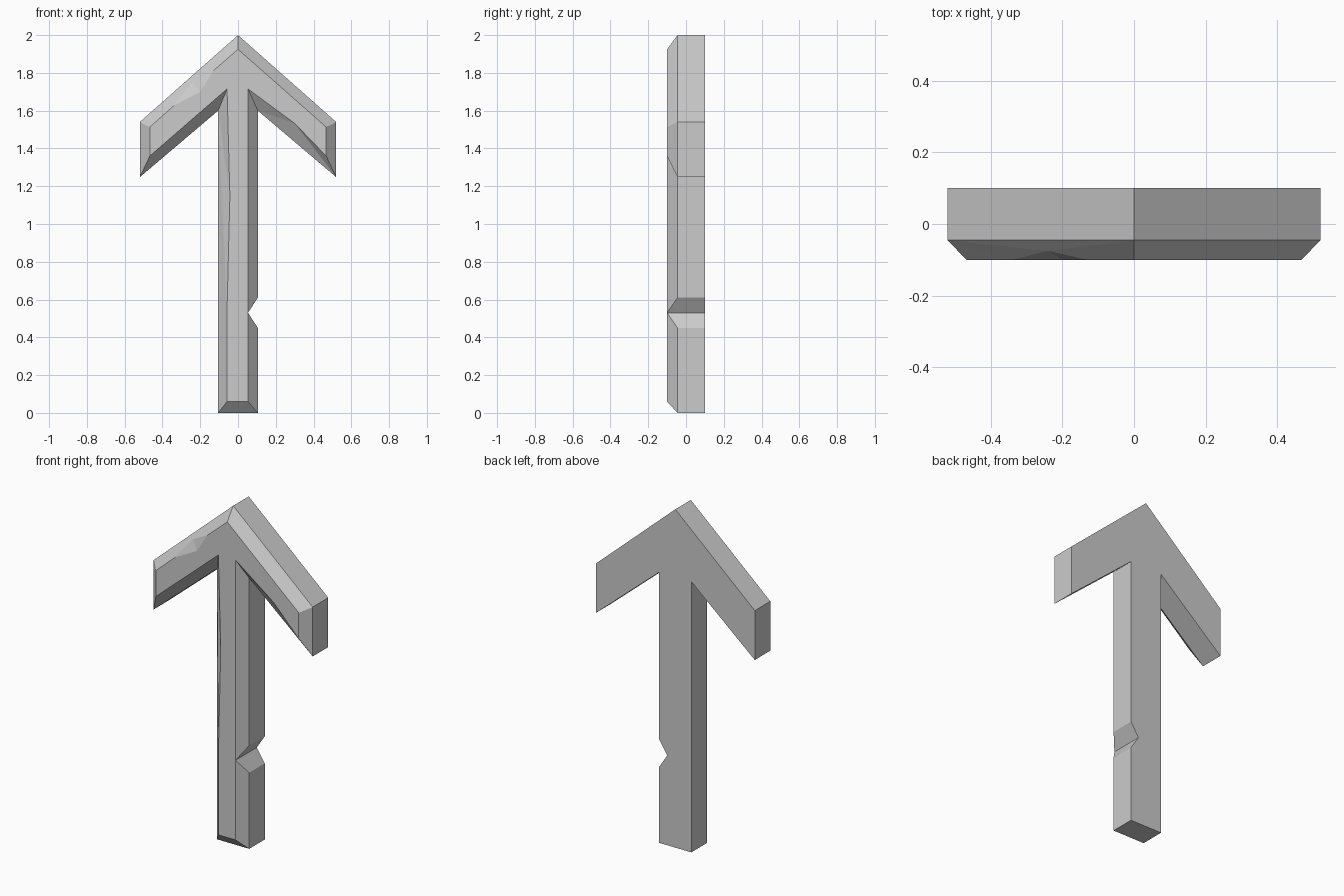
import bpy
import bmesh

cube = bpy.data.objects.get("Cube")
if cube:
    bpy.data.objects.remove(cube, do_unlink=True)

BACK, MID, FRONT = 0.1, -0.045, -0.1

stone = bpy.data.materials.new("plain_grey")
stone.use_nodes = True
grey = (0.6, 0.6, 0.6, 1)
stone.diffuse_color = grey
stone.node_tree.nodes["Principled BSDF"].inputs["Base Color"].default_value = grey

# Arrow outline (x, z) and the matching corner of the bevelled front face
notch = (0.053, 0.53)
corners = [
    ((0, 2), (0, 1.925)),
    ((0.52, 1.54), (0.467, 1.513)),
    ((0.52, 1.248), (0.467, 1.36)),
    ((0.105, 1.6), (0.053, 1.715)),
    ((0.105, 0.61), notch),
    (notch, notch),
    ((0.105, 0.45), notch),
    ((0.105, 0), (0.053, 0.06)),
    ((-0.105, 0), (-0.058, 0.06)),
    ((-0.105, 1.6), (-0.058, 1.715)),
    ((-0.52, 1.248), (-0.467, 1.36)),
    ((-0.52, 1.54), (-0.467, 1.513)),
]

bm = bmesh.new()


def vert(point, y):
    return bm.verts.new((point[0], y, point[1]))


back = [vert(outer, BACK) for outer, _ in corners]
mid = [vert(outer, MID) for outer, _ in corners]
cache = {}
front = [cache.setdefault(p, None) or cache.update({p: vert(p, FRONT)}) or cache[p]
         for _, p in corners]

# Worn spots along the front edges, keyed by the corner they follow
wear = {
    2: [vert((0.3, 1.533), FRONT)],
    8: [vert((-0.058, 0.55), FRONT), vert((-0.043, 1.15), FRONT)],
}
chip_low = vert((-0.34, 1.626), FRONT)
chip_floor = vert((-0.2, 1.7), FRONT)
chip_high = vert((-0.13, 1.812), FRONT)
chip_top = vert((-0.24, 1.75), -0.075)
bevel_wear = {**wear, 11: [chip_low, chip_top, chip_high]}
face_wear = {**wear, 11: [chip_low, chip_floor, chip_high]}

# Side walls and the bevel around the front
count = len(corners)
for i in range(count):
    j = (i + 1) % count
    bm.faces.new((back[i], back[j], mid[j], mid[i]))
    loop = [mid[i], mid[j], front[j]] + bevel_wear.get(i, [])[::-1] + [front[i]]
    bm.faces.new(list(dict.fromkeys(loop)))

# Chipped hollow, flat back and front
bm.faces.new((chip_low, chip_top, chip_floor))
bm.faces.new((chip_top, chip_high, chip_floor))
bm.faces.new(back)
front_loop = []
for i in range(count):
    front_loop += [front[i]] + face_wear.get(i, [])
bm.faces.new(list(dict.fromkeys(front_loop)))

bmesh.ops.recalc_face_normals(bm, faces=bm.faces)
bmesh.ops.triangulate(bm, faces=[f for f in bm.faces if len(f.verts) > 4])
mesh = bpy.data.meshes.new("arrow_marker")
bm.to_mesh(mesh)
bm.free()
mesh.materials.append(stone)
arrow = bpy.data.objects.new("arrow_marker", mesh)
bpy.context.collection.objects.link(arrow)
